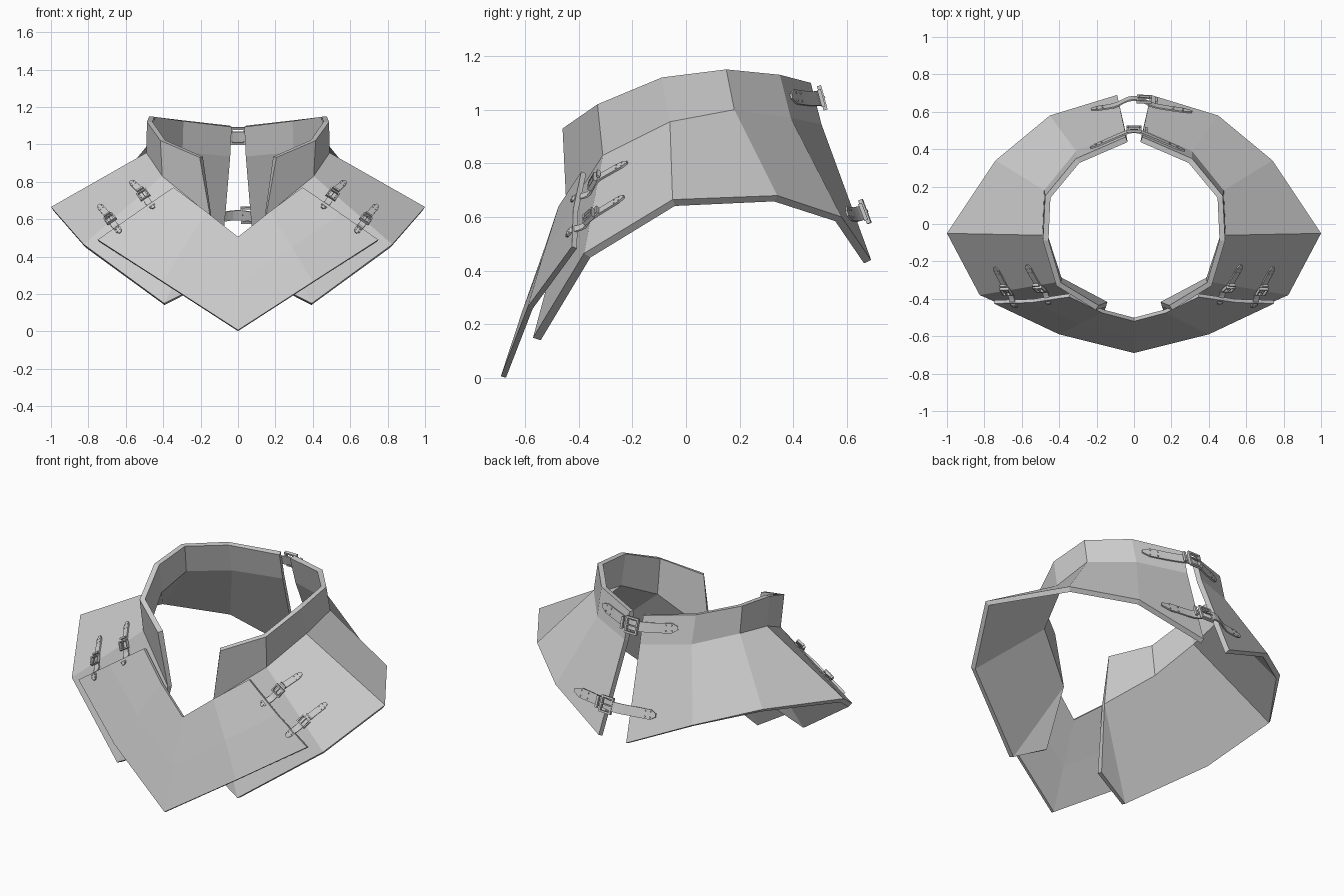
import bpy, bmesh
from mathutils import Vector, Matrix
from mathutils.bvhtree import BVHTree

if "Cube" in bpy.data.objects:
    bpy.data.objects.remove(bpy.data.objects["Cube"])

CORE = Vector((0, 0, 0.35))
shells = []


def outward(bm):
    for f in bm.faces:
        f.normal_update()
        c = f.calc_center_median()
        if f.normal.dot(c - CORE) < 0:
            f.normal_flip()


def plate(name, rows, thick, extra=None):
    """Panel from rows of points, thickened inward and mirrored over x."""
    bm = bmesh.new()
    g = [[bm.verts.new(p) for p in r] for r in rows]
    for a, b in zip(g, g[1:]):
        for i in range(len(a) - 1):
            bm.faces.new((a[i], a[i + 1], b[i + 1], b[i]))
    if extra:
        bm.faces.new((g[-2][0], g[-1][0], bm.verts.new(extra)))
    outward(bm)
    me = bpy.data.meshes.new(name)
    bm.to_mesh(me)
    # mirrored copy of the outer skin, used for laying straps on the surface
    bm.faces.ensure_lookup_table()
    for s in (1, -1):
        m = bm.copy()
        bmesh.ops.scale(m, vec=(s, 1, 1), verts=m.verts)
        bmesh.ops.triangulate(m, faces=m.faces[:])
        outward(m)
        shells.append(BVHTree.FromBMesh(m))
        m.free()
    bm.free()
    ob = bpy.data.objects.new(name, me)
    bpy.context.collection.objects.link(ob)
    so = ob.modifiers.new("thickness", "SOLIDIFY")
    so.thickness, so.offset = thick, -1
    mi = ob.modifiers.new("mirror", "MIRROR")
    mi.use_clip = True
    return ob


# Side plates with raised collar: rim, crease and lower edge, front to back
plate("side_plates", [
    [(.205, -.46, .93), (.415, -.33, 1.02), (.487, -.09, 1.12),
     (.475, .15, 1.15), (.31, .35, 1.13), (.045, .465, 1.10)],
    [(.15, -.445, .62), (.405, -.31, .83), (.49, -.06, .955),
     (.48, .18, 1.0), (.31, .39, .97), (.05, .505, .945)],
    [(.395, -.57, .15), (.825, -.38, .465), (1.0, -.05, .665),
     (.74, .34, .68), (.45, .58, .60), (.09, .69, .44)],
], .03, extra=(.19, -.53, .25))

# Front V plate overlapping the side plates
plate("front_plate", [
    [(0, -.52, .505), (.17, -.475, .64), (.345, -.39, .77)],
    [(0, -.61, .25), (.29, -.535, .45), (.55, -.42, .63)],
    [(0, -.69, .007), (.40, -.59, .265), (.75, -.425, .49)],
], .02)


def on_surface(p, lift):
    """Outermost surface point near p, and its normal."""
    hit = min((s.find_nearest(p) for s in shells), key=lambda h: h[3])
    n = hit[1].copy()
    if abs(p.x) < .06:
        n.x = 0
        return p + n.normalized() * lift, n.normalized()
    hits = [s.ray_cast(p + n * .15, -n, .25) for s in shells]
    hits = [h for h in hits if h[0]]
    q = min(hits, key=lambda h: h[3])[0] if hits else p
    return q + n * lift, n


def add_box(bm, frame, centre, size):
    m = frame @ Matrix.Translation(centre) @ Matrix.Diagonal((*size, 1))
    bmesh.ops.create_cube(bm, size=1, matrix=m)


def add_stud(bm, frame, centre, r):
    bmesh.ops.create_cone(bm, cap_ends=True, segments=8, radius1=r, radius2=r * .6,
                          depth=r, matrix=frame @ Matrix.Translation(centre))


def frame_at(q, n, t):
    n = n.normalized()
    t = (t - n * t.dot(n)).normalized()
    w = n.cross(t)
    m = Matrix((t, w, n)).transposed().to_4x4()
    m.translation = q
    return m


def strap(name, path, width, buckle_at):
    """Leather band with pointed tip, studs, and a buckle at a fraction of its length."""
    path = [Vector(p) for p in path]
    N = 16
    pts = []
    for k in range(N + 1):
        u = k / N * (len(path) - 1)
        i = min(int(u), len(path) - 2)
        pts.append(on_surface(path[i].lerp(path[i + 1], u - i), .006))
    # soften steps between the layered plates
    pos = [q for q, n in pts]
    nor = [n for q, n in pts]
    for _ in range(2):
        pos = [pos[0]] + [(pos[i - 1] + pos[i] * 2 + pos[i + 1]) / 4 for i in range(1, N)] + [pos[-1]]
        nor = [nor[0]] + [(nor[i - 1] + nor[i] * 2 + nor[i + 1]) / 4 for i in range(1, N)] + [nor[-1]]
    frames = [frame_at(pos[i], nor[i], pos[min(i + 1, N)] - pos[max(i - 1, 0)]) for i in range(N + 1)]

    bm = bmesh.new()
    rings = []
    for i, f in enumerate(frames):
        h = width / 2 * (.35 if i in (0, N) else 1)
        rings.append([bm.verts.new(f @ Vector(c)) for c in
                      ((0, -h, -.004), (0, h, -.004), (0, h, .004), (0, -h, .004))])
    for a, b in zip(rings, rings[1:]):
        for j in range(4):
            bm.faces.new((a[j], a[(j + 1) % 4], b[(j + 1) % 4], b[j]))
    bm.faces.new(rings[0])
    bm.faces.new(rings[-1])
    for i in (1, 2, N - 2, N - 1):
        for s in (-.28, .28):
            add_stud(bm, frames[i], (0, s * width, .005), width * .09)
    finish(name, bm)

    # Buckle: square frame, bar, prong and keeper loop
    bm = bmesh.new()
    f = frames[round(buckle_at * N)]
    L, W, b = width * 1.25, width * 1.5, width * .2
    for s in (-1, 1):
        add_box(bm, f, (s * L / 2, 0, .01), (b, W + b, .016))
        add_box(bm, f, (0, s * W / 2, .01), (L - b, b, .016))
    add_box(bm, f, (0, 0, .017), (L * 1.05, b * .6, .008))
    add_box(bm, f, (L * .95, 0, .006), (b * 1.3, width * 1.2, .014))
    finish(name + "_buckle", bm)


def finish(name, bm):
    bmesh.ops.recalc_face_normals(bm, faces=bm.faces[:])
    me = bpy.data.meshes.new(name)
    bm.to_mesh(me)
    bm.free()
    bpy.context.collection.objects.link(bpy.data.objects.new(name, me))


# Front straps, two on each side
for tag, s in (("right", 1), ("left", -1)):
    for part, path in (
        ("upper", [(.45, -.43, .66), (.49, -.385, .71), (.525, -.325, .76), (.565, -.21, .79)]),
        ("lower", [(.63, -.45, .53), (.665, -.39, .575), (.70, -.33, .625), (.74, -.225, .67)]),
    ):
        strap(f"front_{part}_strap_{tag}", [(s * x, y, z) for x, y, z in path], .034, .5)

# Back straps closing the gap
strap("back_upper_strap", [(-.23, .40, 1.05), (-.11, .46, 1.04), (0, .50, 1.04),
                           (.11, .46, 1.04), (.27, .39, 1.05)], .055, .5)
strap("back_lower_strap", [(-.23, .61, .61), (-.11, .65, .615), (0, .67, .62),
                           (.11, .65, .615), (.31, .59, .61)], .055, .6)
